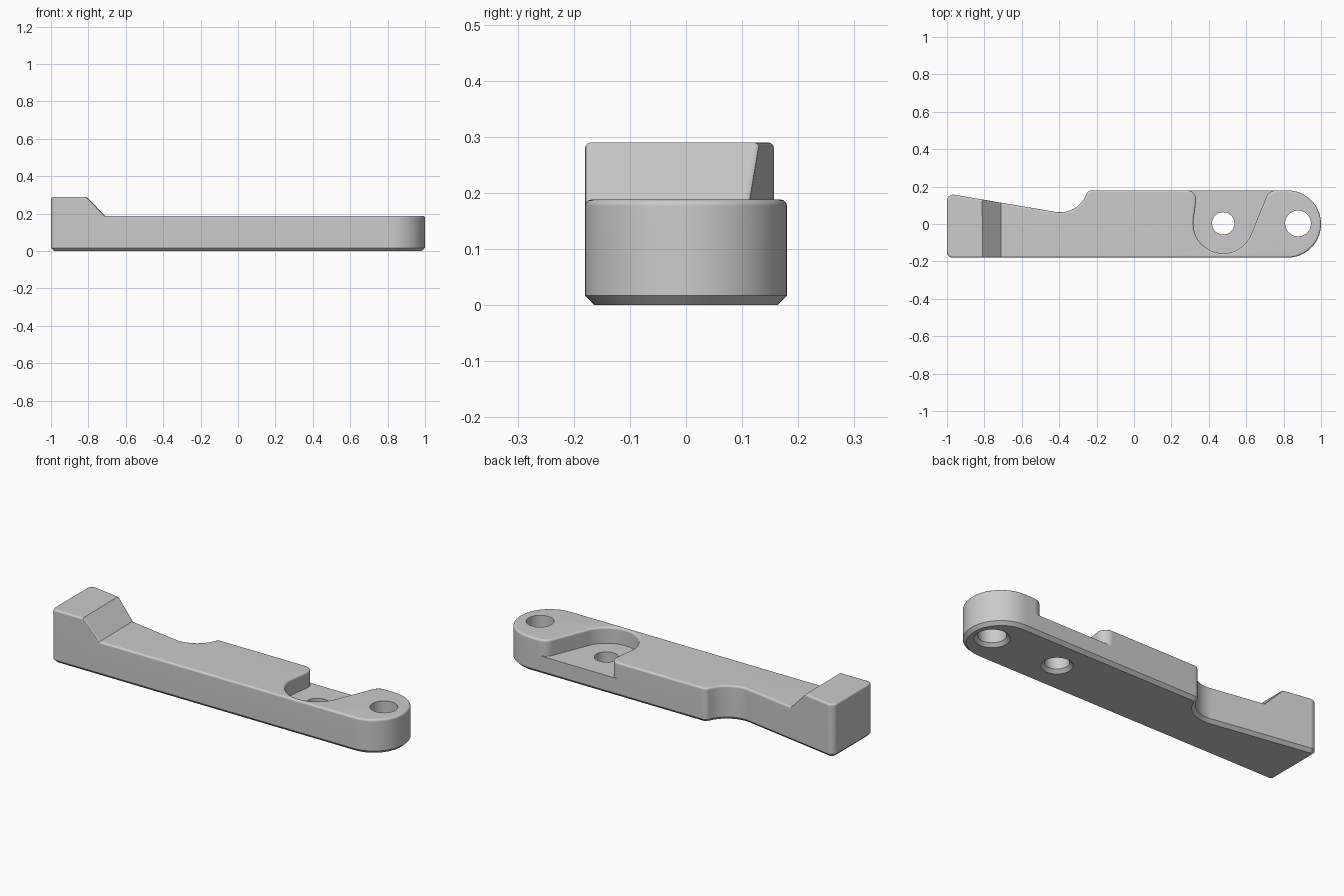
import bpy, bmesh, math
from mathutils import Vector

cube = bpy.data.objects.get("Cube")
if cube:
    bpy.data.objects.remove(cube)

BODY_TOP, END_TOP, LEDGE = 0.188, 0.29, 0.10
STEP_A, STEP_B = -0.81, -0.71      # ramp between raised end and bar
CHAMFER, ROUND = 0.017, 0.011

metal = bpy.data.materials.new("plain grey")
metal.use_nodes = True
grey = (0.6, 0.6, 0.6, 1)
metal.diffuse_color = grey
metal.node_tree.nodes["Principled BSDF"].inputs["Base Color"].default_value = grey


def rounded(corners):
    """Closed outline with an arc of the given radius at each corner."""
    out = []
    for i, (x, y, r) in enumerate(corners):
        p = Vector((x, y))
        a = (Vector(corners[i - 1][:2]) - p).normalized()
        b = (Vector(corners[(i + 1) % len(corners)][:2]) - p).normalized()
        pts = [p]
        if r:
            half = a.angle(b) / 2
            centre = p + (a + b).normalized() * (r / math.sin(half))
            u = p + a * (r / math.tan(half)) - centre
            v = p + b * (r / math.tan(half)) - centre
            sweep = math.pi - 2 * half
            n = max(4, round(sweep / math.radians(6)))
            pts = [centre + (u * math.sin((1 - k / n) * sweep)
                             + v * math.sin(k / n * sweep)) / math.sin(sweep)
                   for k in range(n + 1)]
        for q in pts:
            if not out or (q - out[-1]).length > 0.001:
                out.append(q)
    return out


def inset(pts, d):
    """Move a counter-clockwise outline inward by d."""
    out = []
    for i, p in enumerate(pts):
        a = (p - pts[i - 1]).normalized()
        b = (pts[(i + 1) % len(pts)] - p).normalized()
        na, nb = Vector((-a.y, a.x)), Vector((-b.y, b.x))
        out.append(p + (na + nb) * (d / (1 + na.dot(nb))))
    return out


def top_at(x):
    t = min(1, max(0, (x - STEP_A) / (STEP_B - STEP_A)))
    return END_TOP + (BODY_TOP - END_TOP) * t


def slant(x):
    return 0.063 - 0.17 * (x + 0.41)


# Outline: bar, round end, pocket open to the back, cove, tapered end
bowl = []
for k in range(33):
    a = math.radians(-21.7 - (360 - 21.7 - 173) * k / 32)
    bowl.append((0.477 + 0.16 * math.cos(a), 0.003 + 0.16 * math.sin(a), 0))
outline = rounded(
    [(-1, -0.18, 0.03), (STEP_A, -0.18, 0), (STEP_B, -0.18, 0),
     (1, -0.18, 0.1799), (1, 0.18, 0.1799), (0.722, 0.18, 0.06)]
    + bowl +
    [(0.34, 0.18, 0.05), (-0.245, 0.18, 0.03), (-0.307, slant(-0.307), 0.15),
     (STEP_B, slant(STEP_B), 0), (STEP_A, slant(STEP_A), 0),
     (-1, slant(-1), 0.035)])
count = len(outline)
in_pocket = [0.25 < p.x < 0.78 and -0.17 < p.y < 0.1799 for p in outline]
kept = [i for i in range(count) if not in_pocket[i]]
base = [outline[i] for i in kept]

bm = bmesh.new()


def bridge(low, high):
    for i in range(len(low)):
        j = (i + 1) % len(low)
        bm.faces.new((low[i], low[j], high[j], high[i]))


def fill(*loops):
    """Flat face bounded by the first loop, with the other loops as holes."""
    edges = []
    for loop in loops:
        for i, v in enumerate(loop):
            pair = (loop[i - 1], v)
            edges.append(bm.edges.get(pair) or bm.edges.new(pair))
    bmesh.ops.triangle_fill(bm, edges=edges, use_beauty=True, normal=(0, 0, 1))


def hole(x, r, top):
    """Bore with a countersink underneath; returns its bottom and top rims."""
    rings = []
    for rad, z in ((r + CHAMFER, 0), (r, CHAMFER), (r, top)):
        rings.append([bm.verts.new((x + rad * math.cos(math.tau * k / 48),
                                    0.003 + rad * math.sin(math.tau * k / 48), z))
                      for k in range(48)])
    bridge(rings[1], rings[0])
    bridge(rings[2], rings[1])
    return rings[0], rings[2]


pocket_low, pocket_high = hole(0.477, 0.06, LEDGE)
end_low, end_high = hole(0.877, 0.069, BODY_TOP)

# Lower slab with chamfered underside
foot = [bm.verts.new((*p, 0)) for p in inset(base, CHAMFER)]
edge = [bm.verts.new((*p, CHAMFER)) for p in base]
shelf = [bm.verts.new((*p, LEDGE)) for p in base]
bridge(foot, edge)
bridge(edge, shelf)
fill(foot, pocket_low, end_low)

# Upper walls with rounded rim
shared = dict(zip(kept, shelf))
ledge = [shared[i] if i in shared else bm.verts.new((*outline[i], LEDGE))
         for i in range(count)]
ring = ledge
for k in range(4):
    a = math.radians(30 * k)
    ins, drop = ROUND * (1 - math.cos(a)), ROUND * (1 - math.sin(a))
    nxt = [bm.verts.new((*q, top_at(p.x) - drop))
           for p, q in zip(outline, inset(outline, ins))]
    bridge(ring, nxt)
    ring = nxt

# Pocket floor joins the slab to the upper walls
first, last = in_pocket.index(True), count - 1 - in_pocket[::-1].index(True)
fill(ledge[first - 1:last + 2], pocket_high)


# Top faces: raised end, ramp, bar
def top_part(lo, hi):
    return [v for v, p in zip(ring, outline) if lo - 1e-4 <= p.x <= hi + 1e-4]


bm.faces.new(top_part(-2, STEP_A))
bm.faces.new(top_part(STEP_A, STEP_B))
fill(top_part(STEP_B, 2), end_high)

bmesh.ops.recalc_face_normals(bm, faces=bm.faces)
mesh = bpy.data.meshes.new("lever_arm")
bm.to_mesh(mesh)
bm.free()
mesh.materials.append(metal)
lever = bpy.data.objects.new("lever_arm", mesh)
bpy.context.collection.objects.link(lever)

bpy.ops.object.select_all(action='DESELECT')
bpy.context.view_layer.objects.active = lever
lever.select_set(True)
bpy.ops.object.shade_smooth_by_angle(angle=math.radians(32))
weighted = lever.modifiers.new("flat_faces", 'WEIGHTED_NORMAL')
weighted.keep_sharp = True
